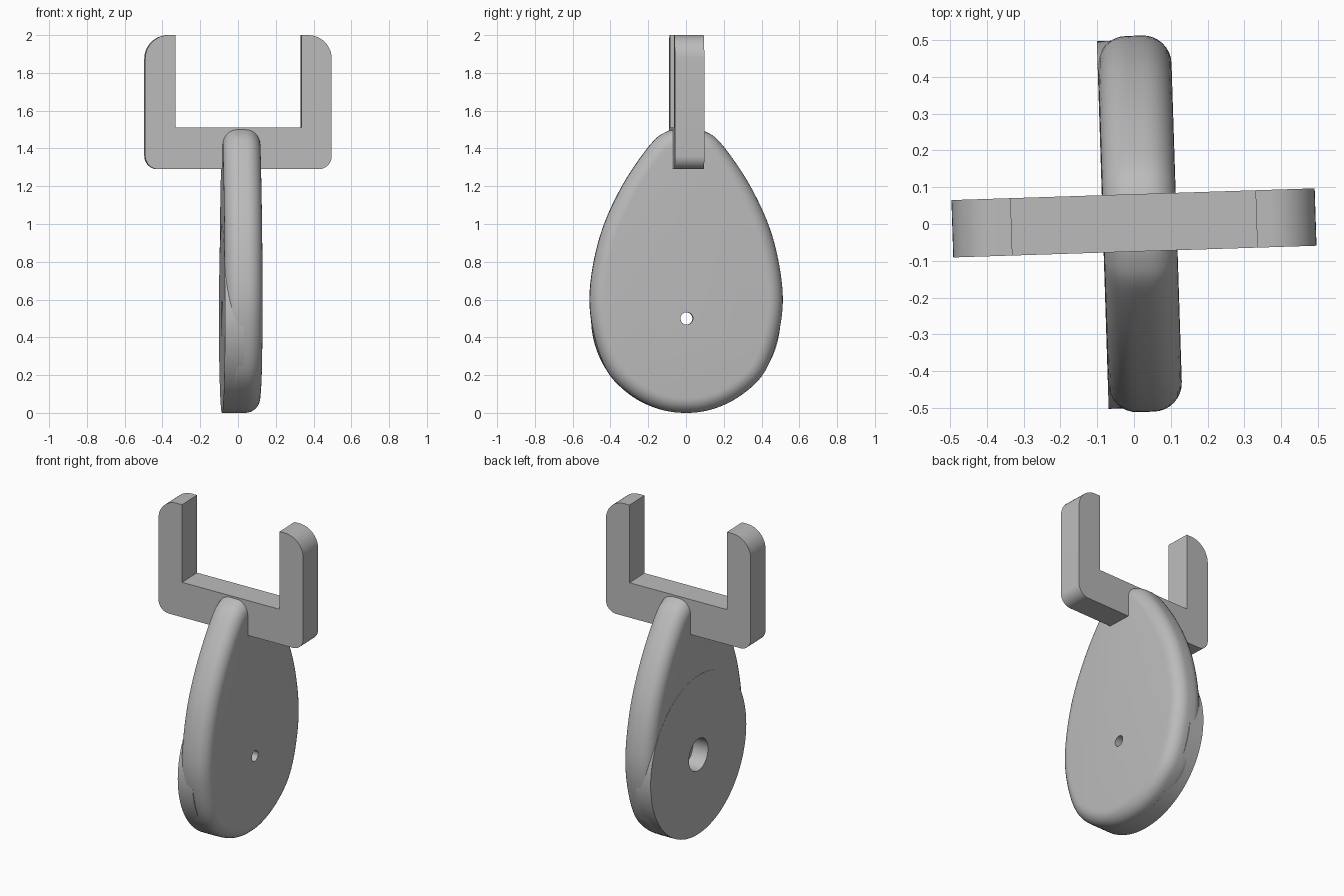
import bpy, bmesh
from math import sin, cos, pi, radians
from mathutils import Matrix, Vector

if "Cube" in bpy.data.objects:
    bpy.data.objects.remove(bpy.data.objects["Cube"])

TILT = Matrix.Rotation(radians(1.85), 4, "Z")   # whole model is turned slightly
EGG_X, HALF, ROUND = 0.016, 0.1, 0.078
HUB_Z = 0.5

grey = bpy.data.materials.new("plain_grey")
grey.use_nodes = True
grey.diffuse_color = (0.5, 0.5, 0.5, 1)
grey.node_tree.nodes["Principled BSDF"].inputs["Base Color"].default_value = (0.5, 0.5, 0.5, 1)


def activate(obj):
    bpy.ops.object.select_all(action="DESELECT")
    obj.select_set(True)
    bpy.context.view_layer.objects.active = obj


def prism(name, outline, place, shift):
    """Extrude a 2D outline; place maps (u, v) to 3D, shift is the depth."""
    bm = bmesh.new()
    face = bm.faces.new([bm.verts.new(place(u, v)) for u, v in outline])
    new = bmesh.ops.extrude_face_region(bm, geom=[face], use_keep_orig=True)["geom"]
    bmesh.ops.translate(bm, verts=[g for g in new if isinstance(g, bmesh.types.BMVert)],
                        vec=Vector(shift))
    bmesh.ops.recalc_face_normals(bm, faces=bm.faces)
    mesh = bpy.data.meshes.new(name)
    bm.to_mesh(mesh)
    bm.free()
    mesh.materials.append(grey)
    obj = bpy.data.objects.new(name, mesh)
    bpy.context.collection.objects.link(obj)
    return obj


def arc(cx, cy, r, a0, a1, n):
    return [(cx + r * cos(radians(a0 + (a1 - a0) * i / n)),
             cy + r * sin(radians(a0 + (a1 - a0) * i / n))) for i in range(n + 1)]


def disc(name, r, x0, x1, n=96):
    return prism(name, arc(0, HUB_Z, r, 0, 360 - 360 / n, n - 1),
                 lambda u, v: (x0, u, v), (x1 - x0, 0, 0))


def spline(pts, steps):
    """Smooth Catmull-Rom path through the inner points."""
    out = []
    for a, b, c, d in zip(pts, pts[1:], pts[2:], pts[3:]):
        a, b, c, d = map(Vector, (a, b, c, d))
        for i in range(steps):
            t = i / steps
            p = (2 * b + (c - a) * t + (2 * a - 5 * b + 4 * c - d) * t * t
                 + (3 * b - a - 3 * c + d) * t ** 3) / 2
            out.append(tuple(p))
    return out


def cut(obj, cutter):
    activate(obj)
    mod = obj.modifiers.new("hole", "BOOLEAN")
    mod.operation, mod.solver, mod.object = "DIFFERENCE", "EXACT", cutter
    bpy.ops.object.modifier_apply(modifier=mod.name)


def finish(obj):
    obj.data.transform(TILT)
    activate(obj)
    bpy.ops.object.shade_smooth_by_angle(angle=radians(30))


# Egg-shaped body with rounded rims
half = [(0, 0), (0.15, 0.023), (0.3, 0.1), (0.417, 0.22), (0.49, 0.42), (0.51, 0.65),
        (0.455, 0.94), (0.34, 1.2), (0.19, 1.42), (0.1, 1.49), (0, 1.51)]
ends = [(-half[1][0], half[1][1])] + half + [(-half[-2][0], half[-2][1])]
right = spline(ends, 7) + [half[-1]]
outline = right + [(-y, z) for y, z in right[-2:0:-1]]
body = prism("egg_body", outline, lambda u, v: (EGG_X - HALF, u, v), (2 * HALF, 0, 0))
activate(body)
bevel = body.modifiers.new("rounded_rim", "BEVEL")
bevel.width, bevel.segments = ROUND, 8
bevel.limit_method, bevel.angle_limit = "ANGLE", radians(60)
bpy.ops.object.modifier_apply(modifier=bevel.name)

# Round plate flush with the body's flat side
plate = disc("round_plate", 0.5, EGG_X - HALF - 0.001, EGG_X)

# Stepped hole: narrow all the way, wide on the plate side
bore = disc("bore_cutter", 0.033, -0.5, 0.5, 32)
recess = disc("recess_cutter", 0.1, -0.5, EGG_X + 0.002, 48)
for part in (body, plate):
    for cutter in (bore, recess):
        cut(part, cutter)
for cutter in (bore, recess):
    bpy.data.objects.remove(cutter)

# U-shaped bracket across the top
W, INNER, LOW, FLOOR, TOP = 0.494, 0.333, 1.29, 1.51, 2.0
BIG, SMALL, DEPTH = 0.125, 0.07, 0.156
side = [(INNER, FLOOR), (INNER, TOP)]
side += arc(W - BIG, TOP - BIG, BIG, 90, 0, 12)
side += arc(W - SMALL, LOW + SMALL, SMALL, 0, -90, 10)
bracket = prism("u_bracket", side + [(-x, z) for x, z in reversed(side)],
                lambda u, v: (u, 0.003 - DEPTH / 2, v), (0, DEPTH, 0))

for part in (body, plate, bracket):
    finish(part)
